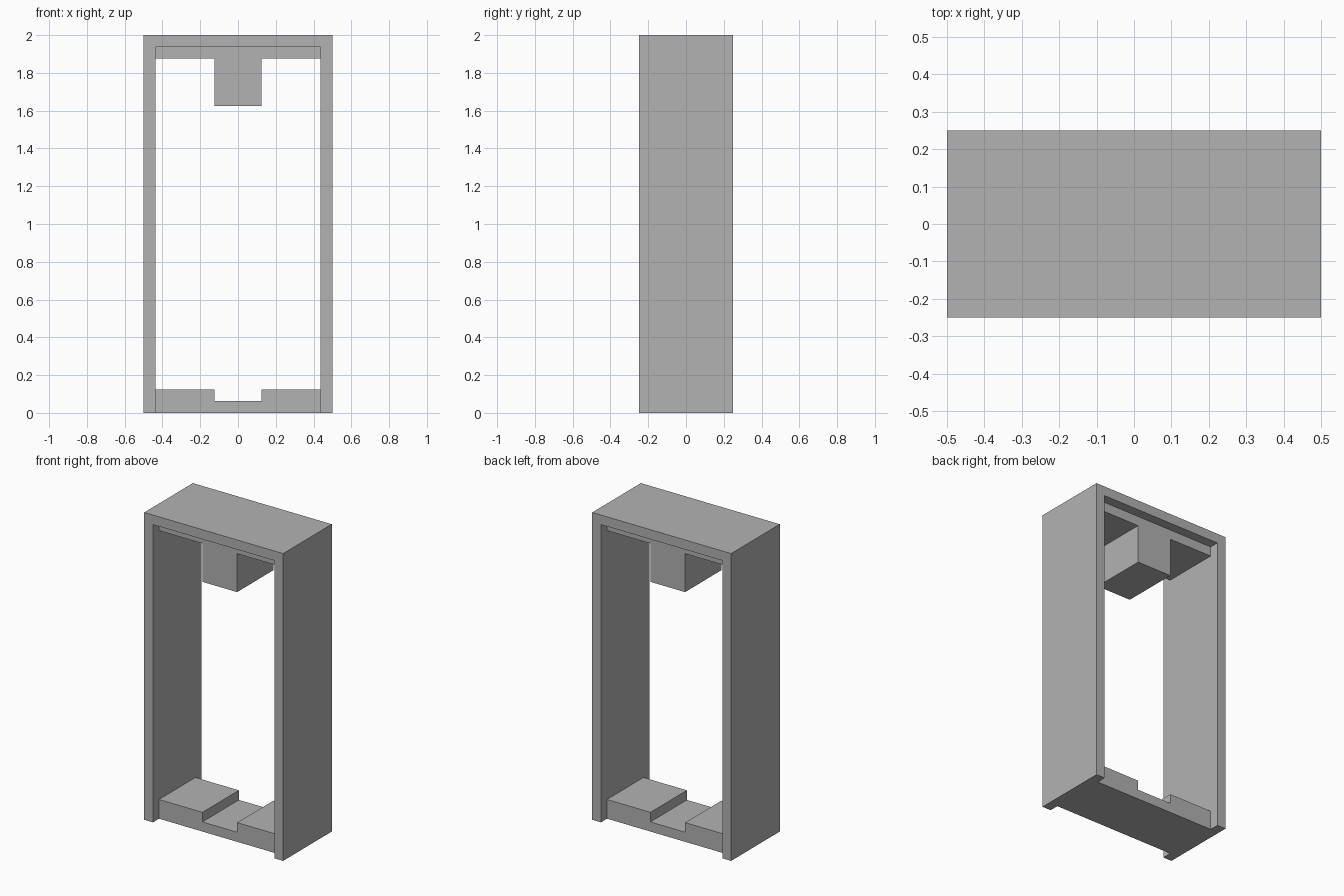
import bpy
import bmesh

cube = bpy.data.objects.get("Cube")
if cube:
    bpy.data.objects.remove(cube, do_unlink=True)

U = 1 / 16  # wall thickness, the module of every part

grey = bpy.data.materials.new("plain_grey")
grey.use_nodes = True
colour = (0.448, 0.448, 0.448, 1)
grey.diffuse_color = colour
grey.node_tree.nodes["Principled BSDF"].inputs["Base Color"].default_value = colour


def extrude_profile(name, half_outline, half_depth):
    """Mirror an x/z half outline across x = 0 and extrude it along y."""
    outline = half_outline + [(-x, z) for x, z in reversed(half_outline)]
    bm = bmesh.new()
    face = bm.faces.new([bm.verts.new((x * U, -half_depth * U, z * U)) for x, z in outline])
    result = bmesh.ops.extrude_face_region(bm, geom=[face])
    verts = [g for g in result["geom"] if isinstance(g, bmesh.types.BMVert)]
    bmesh.ops.translate(bm, verts=verts, vec=(0, 2 * half_depth * U, 0))
    bmesh.ops.recalc_face_normals(bm, faces=bm.faces)
    mesh = bpy.data.meshes.new(name)
    bm.to_mesh(mesh)
    bm.free()
    mesh.materials.append(grey)
    obj = bpy.data.objects.new(name, mesh)
    bpy.context.collection.objects.link(obj)
    return obj


# Outer shell: two side walls joined by the top
extrude_profile("outer_frame", [(7, 31), (7, 0), (8, 0), (8, 32)], 4)

# Recessed ceiling with the hanging block
extrude_profile("ceiling_block", [(2, 26), (2, 30), (7, 30), (7, 31)], 3)

# Recessed floor with the central channel
extrude_profile("notched_floor", [(2, 1), (2, 2), (7, 2), (7, 0)], 3)
